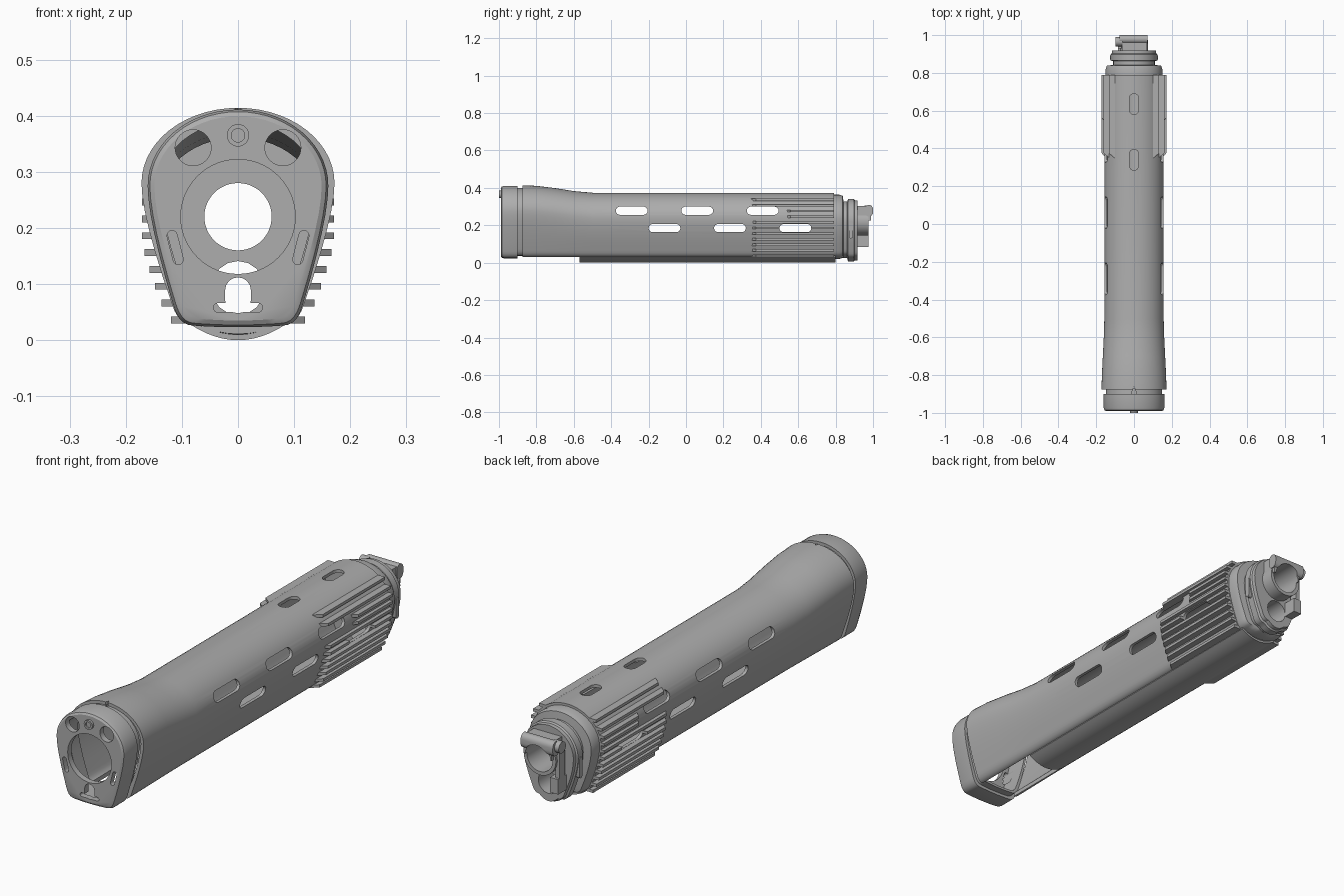
import bpy, bmesh
from math import pi, sin, cos

if "Cube" in bpy.data.objects:
    bpy.data.objects.remove(bpy.data.objects["Cube"])

GREY = (0.42, 0.42, 0.42, 1)
mat = bpy.data.materials.new("matte grey")
mat.use_nodes = True
mat.diffuse_color = GREY
mat.node_tree.nodes["Principled BSDF"].inputs["Base Color"].default_value = GREY


# ---------- helpers ----------
def bezier(a, b, c, n):
    return [tuple((1 - t) ** 2 * p + 2 * t * (1 - t) * q + t * t * r
                  for p, q, r in zip(a, b, c)) for t in (i / n for i in range(1, n + 1))]


def half_outline(w, zc, top, wb, zb, drop):
    """Right half of the section: domed top, tapering side, rounded corner, bowed bottom."""
    angles = [pi / 2 * (1 - i / 14) for i in range(15)]
    pts = [(w * cos(a), zc + (top - zc) * sin(a)) for a in angles]
    pts[0] = (0, top)
    corner, flat = (wb, zb + 0.035), wb - 0.035
    pts += bezier((w, zc), (w, zc - 0.06), corner, 6)
    pts += bezier(corner, (wb - 0.01, zb), (flat, zb), 5)
    pts += [(flat * (1 - k / 4), zb - drop * (1 - (1 - k / 4) ** 2)) for k in range(1, 5)]
    return pts


def outline(*section):
    half = half_outline(*section)
    return half + [(-x, z) for x, z in reversed(half[1:-1])]


def inset(section, t):
    y, w, zc, top, wb, zb, drop = section
    return (y, w - t, zc, top - t, wb - t, zb + t, drop)


def loft(sections, closed=False):
    """Skin sections along y; closed joins the last ring to the first."""
    bm = bmesh.new()
    rings = [[bm.verts.new((x, s[0], z)) for x, z in outline(*s[1:])] for s in sections]
    pairs = list(zip(rings, rings[1:]))
    if closed:
        pairs.append((rings[-1], rings[0]))
    else:
        bm.faces.new(rings[0])
        bm.faces.new(rings[-1])
    for a, b in pairs:
        for i in range(len(a)):
            j = (i + 1) % len(a)
            bm.faces.new((a[i], a[j], b[j], b[i]))
    return bm


def prism(bm, pts, axis, lo, hi):
    """Extrude a flat outline along the given axis from lo to hi."""
    place = {"x": lambda u, v, d: (d, u, v), "y": lambda u, v, d: (u, d, v),
             "z": lambda u, v, d: (u, v, d)}[axis]
    a, b = ([bm.verts.new(place(u, v, d)) for u, v in pts] for d in (lo, hi))
    bm.faces.new(a)
    bm.faces.new(b)
    for i in range(len(a)):
        j = (i + 1) % len(a)
        bm.faces.new((a[i], a[j], b[j], b[i]))
    return bm


def circle(u, v, r, n=40):
    return [(u + r * cos(2 * pi * i / n), v + r * sin(2 * pi * i / n)) for i in range(n)]


def rect(u0, u1, v0, v1):
    return [(u0, v0), (u1, v0), (u1, v1), (u0, v1)]


def capsule(u, v, length, width, turn=0.0):
    r, h, pts = width / 2, (length - width) / 2, []
    for end in (0, 1):
        for i in range(9):
            a = -pi / 2 + pi * i / 8 + pi * end
            p, q = r * cos(a) + (-h if end else h), r * sin(a)
            pts.append((u + p * cos(turn) - q * sin(turn), v + p * sin(turn) + q * cos(turn)))
    return pts


def make(name, bm):
    bmesh.ops.recalc_face_normals(bm, faces=bm.faces)
    mesh = bpy.data.meshes.new(name)
    bm.to_mesh(mesh)
    bm.free()
    mesh.materials.append(mat)
    obj = bpy.data.objects.new(name, mesh)
    bpy.context.scene.collection.objects.link(obj)
    return obj


def cut(obj, bm):
    """Subtract a shape, keep the result and discard the cutter."""
    cutter = make("cutter", bm)
    cutter.hide_render = True
    mod = obj.modifiers.new("cut", "BOOLEAN")
    mod.object, mod.operation, mod.solver = cutter, "DIFFERENCE", "EXACT"
    deps = bpy.context.evaluated_depsgraph_get()
    result = bpy.data.meshes.new_from_object(obj.evaluated_get(deps))
    obj.modifiers.clear()
    obj.data = result
    bpy.data.objects.remove(cutter)


def hole(obj, pts, axis, lo, hi):
    cut(obj, prism(bmesh.new(), pts, axis, lo, hi))


def vents():
    """Two staggered rows of side slots and two slots on top."""
    bm = bmesh.new()
    for k in range(3):
        prism(bm, capsule(-0.29 + 0.35 * k, 0.278, 0.17, 0.044), "x", -0.3, 0.3)
        prism(bm, capsule(-0.115 + 0.35 * k, 0.185, 0.17, 0.044), "x", -0.3, 0.3)
    for y in (0.34, 0.635):
        prism(bm, capsule(0, y, 0.11, 0.05, pi / 2), "z", 0.31, 0.5)
    return bm


# ---------- main shell ----------
MID = (0.157, 0.24, 0.374, 0.112, 0.03, 0.022)
outer = [(-0.875, 0.172, 0.28, 0.414, 0.118, 0.03, 0.005),
         (-0.80, 0.170, 0.276, 0.411, 0.117, 0.03, 0.008),
         (-0.70, 0.165, 0.265, 0.399, 0.115, 0.03, 0.012),
         (-0.60, 0.160, 0.25, 0.383, 0.113, 0.03, 0.018),
         (-0.50, *MID), (0.79, *MID)]
body = make("handguard_shell", loft(outer + [inset(s, 0.013) for s in reversed(outer)], True))
cut(body, vents())
hole(body, rect(-0.085, 0.085, -0.9, -0.57), "z", -0.1, 0.07)
notch = [(-0.015, -0.9), (0.015, -0.9), (0, -0.86)]
hole(body, notch, "z", 0.3, 0.5)

# bottom cover strip
arc = [(0.085 * k / 6, 0.028 * (k / 6) ** 2) for k in range(-6, 7)]
make("bottom_cover", prism(bmesh.new(), arc + [(x, z + 0.01) for x, z in reversed(arc)],
                           "y", -0.57, 0.8))

# ---------- grip ribs ----------
side = half_outline(*MID)


def half_width(z):
    for (x0, z0), (x1, z1) in zip(side, side[1:]):
        if z1 <= z <= z0:
            return x0 + (x1 - x0) * (z0 - z) / max(z0 - z1, 1e-6)
    return 0


ribs = bmesh.new()
for k in range(11):
    z = 0.03 + 0.03 * k
    start = 0.53 if k in (7, 8) else 0.345
    x = half_width(z + 0.006)
    xi, xo = x - 0.012, min(x + 0.024, 0.171)
    for s in (-1, 1):
        prism(ribs, [(s * xi, start), (s * xo, start + 0.03), (s * xo, 0.79), (s * xi, 0.79)],
              "z", z, z + 0.012)
ribs = make("grip_ribs", ribs)
cut(ribs, vents())

# ---------- front cap ----------
CAP = (-0.972, 0.161, 0.275, 0.411, 0.115, 0.026, 0.003)
rear = (-0.90,) + CAP[1:]
neck = inset(rear, 0.012)
cap = make("front_cap", loft([inset((-0.99,) + CAP[1:], 0.012), inset((-0.985,) + CAP[1:], 0.004),
                              CAP, rear, neck, (-0.868,) + neck[1:]]))
cut(cap, loft([inset((-0.965,) + CAP[1:], 0.022), inset((-0.8,) + CAP[1:], 0.022)]))
hole(cap, circle(0, 0.22, 0.102, 56), "y", -1.1, -0.8)
openings = bmesh.new()
for s in (-1, 1):
    prism(openings, circle(s * 0.08, 0.343, 0.032), "y", -1.1, -0.93)
    prism(openings, capsule(s * 0.112, 0.165, 0.062, 0.018, pi / 2 - s * 0.25), "y", -1.1, -0.93)
cut(cap, openings)
hole(cap, capsule(0, 0.08, 0.064, 0.046, pi / 2), "y", -1.1, -0.93)
hole(cap, capsule(0, 0.058, 0.088, 0.016), "y", -1.1, -0.93)
hole(cap, notch, "z", 0.3, 0.5)

bolt = make("cap_bolt", prism(bmesh.new(), circle(0, 0.365, 0.02, 24), "y", -1.0, -0.95))
hole(bolt, circle(0, 0.365, 0.012, 24), "y", -1.1, -0.994)

# ---------- rear collar and flange ----------
COLLAR = (0.150, 0.235, 0.364, 0.108, 0.032, 0.012)
NECK = (0.110, 0.22, 0.328, 0.076, 0.04, 0.016)
FLANGE = (0.124, 0.22, 0.34, 0.084, 0.026, 0.02)
collar = make("rear_collar", loft([
    (0.785, *COLLAR), (0.82, *COLLAR), inset((0.838, *COLLAR), 0.006), (0.842, *NECK),
    (0.862, *NECK), (0.866, *FLANGE), (0.897, *FLANGE), inset((0.902, *FLANGE), 0.006),
    inset((0.918, *FLANGE), 0.007)]))
hole(collar, circle(0, 0.22, 0.06, 48), "y", 0.7, 1.1)
hole(collar, capsule(0, 0.093, 0.096, 0.094, pi / 2), "y", 0.7, 1.1)
pads = bmesh.new()
for s in (-1, 1):
    prism(pads, capsule(0.882, 0.175, 0.09, 0.02, pi / 2), "x", s * 0.09, s * 0.127)
make("flange_side_pads", pads)

# ---------- rear socket and latch ----------
socket = make("rear_socket_ring", prism(bmesh.new(), circle(0, 0.22, 0.075, 48), "y", 0.91, 0.975))
hole(socket, circle(0, 0.22, 0.06, 48), "y", 0.8, 1.1)
block = make("rear_socket_block", prism(bmesh.new(), rect(-0.063, 0.068, 0.225, 0.302),
                                        "y", 0.91, 0.988))
hole(block, circle(0, 0.22, 0.06, 48), "y", 0.8, 1.1)

latch = bmesh.new()
prism(latch, rect(-0.086, -0.066, 0.14, 0.28), "y", 0.93, 0.965)
prism(latch, rect(-0.086, -0.048, 0.085, 0.148), "y", 0.91, 0.975)
make("latch_lever", latch)
make("latch_pin", prism(bmesh.new(), circle(0.965, 0.283, 0.024, 24), "x", -0.098, -0.06))
make("latch_hinge", prism(bmesh.new(), capsule(0.978, 0.278, 0.062, 0.044, pi / 2),
                          "x", -0.078, 0.072))
hinge = bpy.data.objects["latch_hinge"]
hole(hinge, circle(0, 0.22, 0.06, 48), "y", 0.8, 1.1)

# ---------- smooth shading with sharp edges ----------
bpy.ops.object.select_all(action="DESELECT")
for obj in bpy.context.scene.objects:
    if obj.type == "MESH":
        obj.select_set(True)
        bpy.context.view_layer.objects.active = obj
bpy.ops.object.shade_smooth_by_angle(angle=pi / 6)
